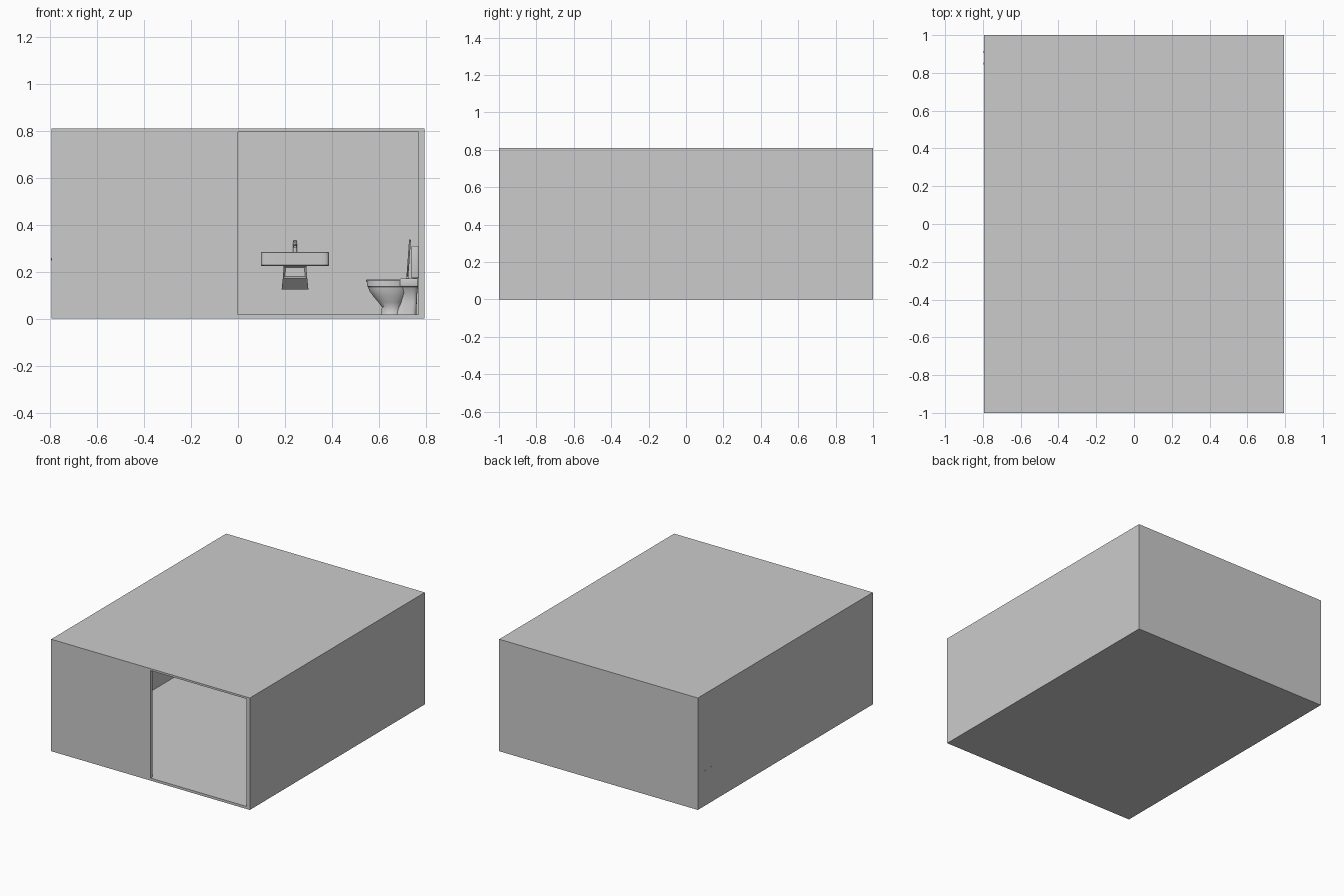
import bpy, bmesh
from math import sin, cos, pi, radians, copysign
from mathutils import Vector

if "Cube" in bpy.data.objects:
    bpy.data.objects.remove(bpy.data.objects["Cube"])

FLOOR, CEIL, TOP, T = 0.018, 0.796, 0.81, 0.025


def finish(name, bm, smooth=True):
    bmesh.ops.recalc_face_normals(bm, faces=bm.faces)
    me = bpy.data.meshes.new(name)
    bm.to_mesh(me)
    bm.free()
    ob = bpy.data.objects.new(name, me)
    bpy.context.collection.objects.link(ob)
    if smooth:
        bpy.ops.object.select_all(action='DESELECT')
        ob.select_set(True)
        bpy.context.view_layer.objects.active = ob
        bpy.ops.object.shade_smooth_by_angle(angle=radians(35))
    return ob


def box(name, lo, hi, bevel=0.0):
    bm = bmesh.new()
    bmesh.ops.create_cube(bm, size=1)
    for v in bm.verts:
        v.co = Vector([lo[i] + (v.co[i] + 0.5) * (hi[i] - lo[i]) for i in range(3)])
    if bevel:
        bmesh.ops.bevel(bm, geom=bm.edges[:], offset=bevel, segments=3, affect='EDGES', profile=0.5)
    return finish(name, bm, bevel > 0)


def loft(name, rings, power=2.0, n=48, closed=False):
    """Rings of (cx, cy, z, rx, ry); a higher power gives squarer corners."""
    bm = bmesh.new()
    loops = []
    for cx, cy, z, rx, ry in rings:
        loop = []
        for i in range(n):
            c, s = cos(2 * pi * (i + 0.5) / n), sin(2 * pi * (i + 0.5) / n)
            x = copysign(abs(c) ** (2 / power), c)
            y = copysign(abs(s) ** (2 / power), s)
            loop.append(bm.verts.new((cx + rx * x, cy + ry * y, z)))
        loops.append(loop)
    pairs = list(zip(loops, loops[1:])) + ([(loops[-1], loops[0])] if closed else [])
    for a, b in pairs:
        for i in range(n):
            j = (i + 1) % n
            bm.faces.new((a[i], a[j], b[j], b[i]))
    if not closed:
        bm.faces.new(loops[0])
        bm.faces.new(loops[-1])
    return finish(name, bm)


def rod(name, a, b, r):
    a, b = Vector(a), Vector(b)
    bm = bmesh.new()
    bmesh.ops.create_cone(bm, cap_ends=True, segments=20, radius1=r, radius2=r, depth=(b - a).length)
    rot = (b - a).to_track_quat('Z', 'Y').to_matrix().to_4x4()
    bmesh.ops.transform(bm, matrix=rot, verts=bm.verts)
    bmesh.ops.translate(bm, vec=(a + b) / 2, verts=bm.verts)
    return finish(name, bm)


# Room shell, open at the front right
box("floor", (-0.795, -1, 0), (0.795, 1, FLOOR))
box("ceiling", (-0.795, -1, CEIL), (0.795, 1, TOP))
for side, x0 in (("left", -0.795), ("right", 0.795 - T)):
    box(side + "_wall", (x0, -1, FLOOR), (x0 + T, 1, CEIL))
box("back_wall", (-0.77, 1 - T, FLOOR), (0.77, 1, CEIL))
box("front_wall", (-0.77, -1, FLOOR), (0, -1 + T, CEIL))

# Wall-hung basin on the back wall
sx, sy = 0.243, 0.88
loft("basin", [(sx, sy, 0.225, 0.142, 0.092), (sx, sy, 0.229, 0.145, 0.095),
               (sx, sy, 0.281, 0.145, 0.095), (sx, sy, 0.285, 0.142, 0.092),
               (sx, sy - 0.012, 0.285, 0.125, 0.065), (sx, sy - 0.012, 0.280, 0.121, 0.062),
               (sx, sy - 0.012, 0.250, 0.108, 0.052), (sx, sy - 0.012, 0.242, 0.08, 0.035)], power=12, n=64)

# Tapered trap cover with a recessed front
bm = bmesh.new()
top = [(-0.048, 0.86), (0.048, 0.86), (0.048, 0.975), (-0.048, 0.975)]
mid = [(-0.052, 0.86), (0.052, 0.86), (0.052, 0.975), (-0.052, 0.975)]
low = [(-0.057, 0.91), (0.057, 0.91), (0.057, 0.975), (-0.057, 0.975)]
levels = [[bm.verts.new((sx + x, y, z)) for x, y in ring]
          for ring, z in ((top, 0.226), (mid, 0.172), (low, 0.125))]
front = None
for a, b in zip(levels, levels[1:]):
    for i in range(4):
        f = bm.faces.new((a[i], b[i], b[(i + 1) % 4], a[(i + 1) % 4]))
        front = front or f
bm.faces.new(levels[0])
bm.faces.new(levels[2])
bmesh.ops.recalc_face_normals(bm, faces=bm.faces)
bmesh.ops.inset_individual(bm, faces=[front], thickness=0.012, depth=-0.03)
finish("basin_trap_cover", bm, False)

# Basin tap
rod("basin_tap_body", (sx, 0.955, 0.284), (sx, 0.955, 0.325), 0.009)
rod("basin_tap_spout", (sx, 0.955, 0.314), (sx, 0.89, 0.306), 0.006)
box("basin_tap_lever", (sx - 0.008, 0.925, 0.326), (sx + 0.008, 0.964, 0.335), 0.003)

# Toilet against the right wall
ty = 0.6
loft("toilet_bowl", [(0.655, ty, FLOOR, 0.047, 0.036), (0.655, ty, 0.03, 0.044, 0.033),
                     (0.653, ty, 0.05, 0.040, 0.031), (0.650, ty, 0.07, 0.052, 0.040),
                     (0.646, ty, 0.095, 0.070, 0.052), (0.642, ty, 0.12, 0.083, 0.060),
                     (0.641, ty, 0.136, 0.087, 0.063), (0.641, ty, 0.138, 0.092, 0.067),
                     (0.641, ty, 0.156, 0.092, 0.067), (0.635, ty, 0.156, 0.068, 0.047),
                     (0.640, ty, 0.12, 0.058, 0.040), (0.652, ty, 0.08, 0.03, 0.022)])
loft("toilet_seat", [(0.639, ty, 0.156, 0.094, 0.069), (0.639, ty, 0.163, 0.094, 0.069),
                     (0.639, ty, 0.167, 0.090, 0.065), (0.635, ty, 0.167, 0.066, 0.044),
                     (0.635, ty, 0.156, 0.063, 0.041)], closed=True)
box("toilet_rear_deck", (0.69, ty - 0.06, 0.136), (0.768, ty + 0.06, 0.172), 0.006)
loft("toilet_rear_foot", [(0.715, ty, FLOOR, 0.045, 0.036), (0.728, ty, 0.07, 0.034, 0.03),
                          (0.728, ty, 0.11, 0.036, 0.034), (0.728, ty, 0.137, 0.039, 0.05)], power=4)
box("toilet_tank", (0.739, ty - 0.08, 0.172), (0.77, ty + 0.08, 0.31), 0.006)

# Raised lid, an oval plate leaning on the tank
lid = loft("toilet_lid", [(0, 0, -0.004, 0.084, 0.066), (0, 0, -0.002, 0.086, 0.068),
                          (0, 0, 0.002, 0.086, 0.068), (0, 0, 0.004, 0.084, 0.066)])
lid.location = (0.727, ty, 0.252)
lid.rotation_euler = (0, radians(-86), 0)
for s in (-1, 1):
    rod("toilet_hinge", (0.722, ty + s * 0.02, 0.174), (0.722, ty + s * 0.04, 0.174), 0.006)

# Bathtub in the back left corner, hidden behind the front wall
bx, by = -0.48, 0.875
loft("bathtub", [(bx, by, FLOOR, 0.275, 0.09), (bx, by, 0.18, 0.285, 0.095),
                 (bx, by, 0.182, 0.295, 0.1), (bx, by, 0.2, 0.295, 0.1),
                 (bx, by, 0.2, 0.262, 0.078), (bx, by, 0.17, 0.255, 0.073),
                 (bx, by, 0.06, 0.215, 0.055), (bx, by, 0.05, 0.19, 0.045)], power=6, n=64)

# Bath tap with pipe ends just showing through the left wall
for s in (-1, 1):
    rod("bath_tap_inlet", (-0.797, 0.88 + s * 0.03, 0.253), (-0.745, 0.88 + s * 0.03, 0.253), 0.006)
rod("bath_tap_bar", (-0.745, 0.835, 0.253), (-0.745, 0.925, 0.253), 0.009)
rod("bath_tap_spout", (-0.745, 0.88, 0.25), (-0.70, 0.88, 0.235), 0.007)
